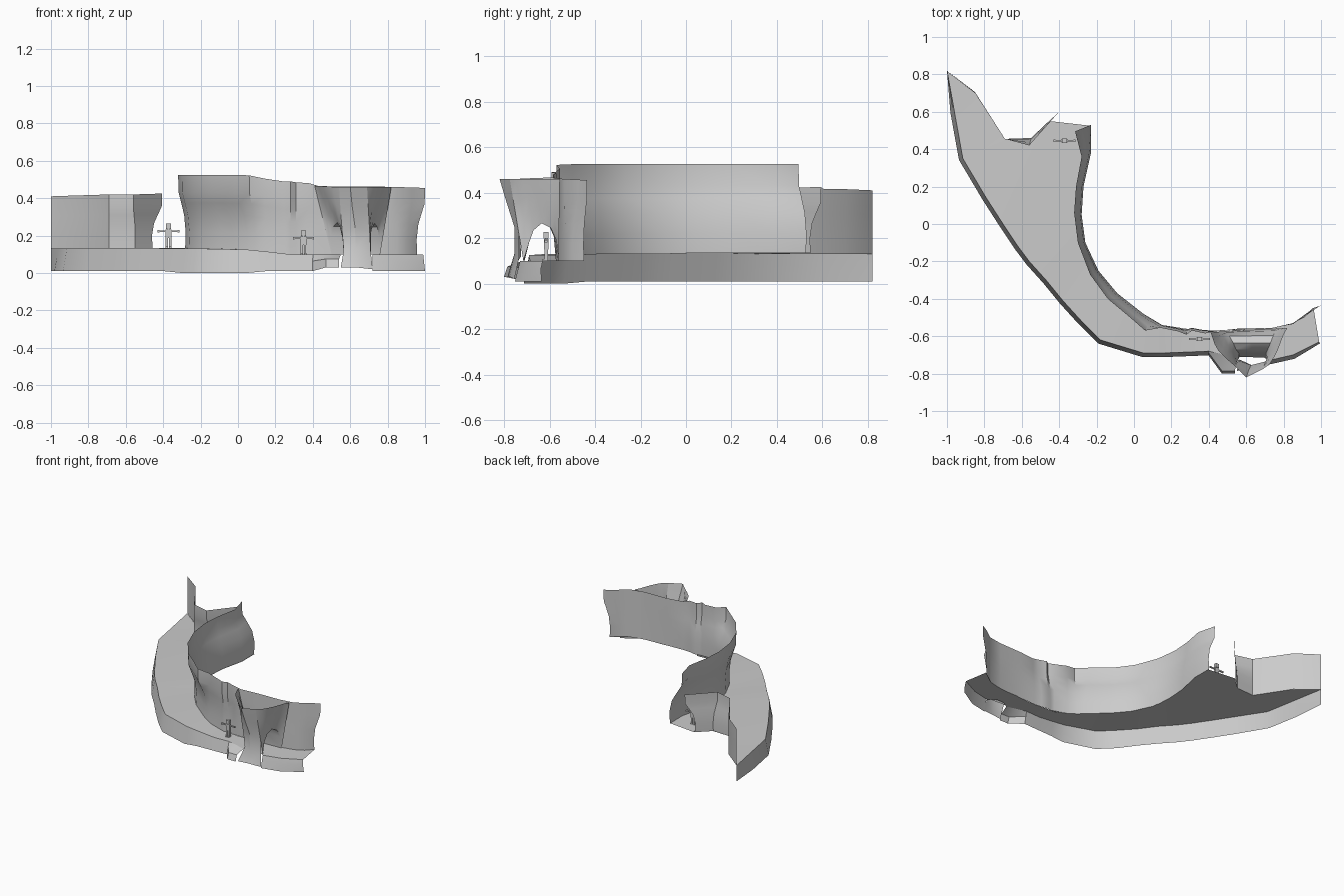
import bpy, bmesh, math
from mathutils import Vector, Matrix

stone = bpy.data.materials.new("grey_stone")
stone.diffuse_color = (0.6, 0.6, 0.6, 1)


def finish(name, bm, angle=35):
    me = bpy.data.meshes.new(name)
    bm.to_mesh(me)
    bm.free()
    me.materials.append(stone)
    me.shade_smooth()
    me.set_sharp_from_angle(angle=math.radians(angle))
    ob = bpy.data.objects.new(name, me)
    bpy.context.collection.objects.link(ob)
    return ob


def sheet(name, rows, flip=False, angle=35):
    """Skin a grid of points: one row per station."""
    bm = bmesh.new()
    v = [[bm.verts.new(p) for p in r] for r in rows]
    for a, b in zip(v, v[1:]):
        for j in range(len(a) - 1):
            f = [a[j], b[j], b[j + 1], a[j + 1]]
            bm.faces.new(f[::-1] if flip else f)
    return finish(name, bm, angle)


def lerp(a, b, t):
    return tuple(p + (q - p) * t for p, q in zip(a, b))


# Ledge stations: outer x, y, inner x, y, floor height
ledge = [
    (-1, .82, -.99, .81, .13), (-.96, .6, -.85, .70, .13),
    (-.915, .35, -.69, .455, .13), (-.79, .14, -.55, .46, .135),
    (-.70, 0, -.45, .55, .135), (-.66, -.06, -.23, .525, .135),
    (-.62, -.12, -.23, .38, .135), (-.56, -.2, -.27, .2, .135),
    (-.47, -.3, -.28, .05, .135), (-.38, -.41, -.26, -.1, .13),
    (-.28, -.52, -.19, -.25, .13), (-.18, -.62, -.09, -.37, .13),
    (.05, -.69, .05, -.48, .125), (.15, -.69, .15, -.54, .115),
    (.28, -.685, .28, -.56, .1), (.4, -.68, .4, -.57, .1),
    (.48, -.70, .48, -.57, .1), (.55, -.72, .55, -.565, .1),
    (.60, -.69, .60, -.56, .1), (.66, -.69, .66, -.56, .1),
    (.72, -.73, .74, -.555, .1), (.85, -.70, .85, -.53, .1),
    (.99, -.63, .96, -.45, .1)]
sheet("path_floor", [[(a, b, z), (c, d, z)] for a, b, c, d, z in ledge])


# Skirt below the outer edge, flaring a little; it stops either side of the pillar
def skirt_row(i):
    x, y, _, _, z = ledge[i]
    p, q = ledge[max(i - 1, 0)], ledge[min(i + 1, len(ledge) - 1)]
    d = Vector((q[0] - p[0], q[1] - p[1])).normalized()
    off = 0 if i == 0 else .022
    bx, by = x + d.y * off, y - d.x * off
    zb = .01 if x < -.3 or x > .7 else (0 if x < .1 else .01)
    mid = lerp((bx, by, zb), (x, y, z), .6)
    if .45 < x < .6:                      # rounded bulge beside the pillar
        bx, by, zb = x - .01, -.80, .03
        mid = (x - .01, -.785, .075)
    elif x > .95:
        bx, by = 1.0, -.635
    return [(bx, by, zb), mid, (x, y, z)]


sheet("skirt_left", [skirt_row(i) for i in range(18)])
sheet("skirt_right", [skirt_row(i) for i in range(20, 23)])

# Cliff walls: foot x, y, crest x, y, foot height, crest height
PROFILE = [(0, .06), (.22, 0), (.45, .2), (.62, .6), (.76, .95), (1, 1)]


def wall(name, stations):
    rows = []
    for bx, by, tx, ty, zb, zt in stations:
        rows.append([(bx + (tx - bx) * w, by + (ty - by) * w, zb + (zt - zb) * h)
                     for h, w in PROFILE])
    sheet(name, rows)


wall("cliff_wall_left", [
    (-1, .82, -1, .82, .13, .41), (-.85, .70, -.85, .705, .13, .415),
    (-.69, .455, -.69, .455, .13, .42), (-.55, .46, -.56, .42, .135, .42),
    (-.46, .545, -.405, .595, .135, .425)])

wall("cliff_wall_main", [
    (-.23, .53, -.315, .495, .135, .525), (-.23, .38, -.28, .36, .135, .525),
    (-.27, .2, -.31, .2, .135, .525), (-.28, .05, -.32, .06, .135, .525),
    (-.26, -.1, -.30, -.1, .13, .525), (-.19, -.25, -.235, -.27, .13, .525),
    (-.09, -.37, -.14, -.40, .13, .525), (.05, -.48, -.02, -.50, .125, .525),
    (.09, -.505, .06, -.57, .12, .522), (.15, -.54, .14, -.555, .115, .505),
    (.25, -.56, .24, -.575, .1, .49), (.28, -.565, .28, -.592, .1, .49),
    (.31, -.555, .31, -.57, .1, .485), (.36, -.565, .38, -.585, .1, .48),
    (.42, -.57, .43, -.575, .1, .465), (.55, -.565, .55, -.56, .1, .462),
    (.74, -.555, .74, -.555, .1, .462), (.85, -.53, .85, -.535, .1, .46),
    (.91, -.50, .93, -.475, .1, .457), (.955, -.45, 1.0, -.435, .1, .455)])

# Rock arch over the path: left rim, tunnel left, tunnel right, right rim
arch = [
    ((.41, -.58, .466), (.50, -.572, .10), (.76, -.56, .10), (.82, -.555, .46)),
    ((.42, -.61, .466), (.50, -.578, .20), (.755, -.57, .19), (.80, -.59, .46)),
    ((.43, -.64, .465), (.51, -.60, .25), (.745, -.595, .245), (.785, -.63, .46)),
    ((.45, -.675, .464), (.53, -.635, .27), (.73, -.635, .265), (.77, -.67, .46)),
    ((.475, -.70, .462), (.545, -.67, .245), (.715, -.67, .235), (.75, -.71, .46)),
    ((.505, -.73, .461), (.56, -.69, .18), (.705, -.69, .18), (.725, -.75, .46)),
    ((.54, -.76, .46), (.565, -.71, .10), (.71, -.715, .10), (.69, -.775, .46))]
rows = []
for tl, al, ar, tr in arch:
    mid = lerp(al, ar, .5)
    rows.append([tr, lerp(tr, ar, .33), lerp(tr, ar, .66), ar, mid, al,
                 lerp(al, tl, .33), lerp(al, tl, .66), tl])
sheet("rock_arch", rows)

# Hollow pillar front, running from the arch rim to below the path
left = [(.54, -.76, .46), (.548, -.745, .34), (.557, -.73, .22),
        (.565, -.725, .12), (.55, -.785, .03)]
nose = [(.60, -.82, .46), (.61, -.79, .36), (.625, -.755, .25),
        (.63, -.755, .13), (.63, -.775, .03)]
right = [(.69, -.775, .46), (.697, -.755, .34), (.704, -.735, .22),
         (.71, -.735, .11), (.72, -.755, .02)]
sheet("pillar_front", [left, nose, right], flip=True)


# Small standing figures with arms held out
def figure(name, x, y, z, s):
    bm = bmesh.new()
    parts = [((0, 0, .118), (.028, .024, .03)), ((0, 0, .076), (.032, .02, .048)),
             ((0, 0, .1), (.012, .012, .012))]
    for k in (-1, 1):
        parts += [((k * .035, 0, .090), (.046, .009, .009)),
                  ((k * .055, 0, .090), (.010, .013, .012)),
                  ((k * .009, 0, .027), (.013, .015, .054)),
                  ((k * .009, -.004, .004), (.014, .024, .008))]
    for c, d in parts:
        bmesh.ops.create_cube(bm, size=1, matrix=Matrix.Translation(c) @ Matrix.Diagonal((*d, 1)))
    ob = finish(name, bm, 20)
    ob.location = (x, y, z)
    ob.scale = (s, s, s)


figure("standing_figure_back", -.372, .445, .135, .98)
figure("standing_figure_front", .35, -.615, .1, .95)
